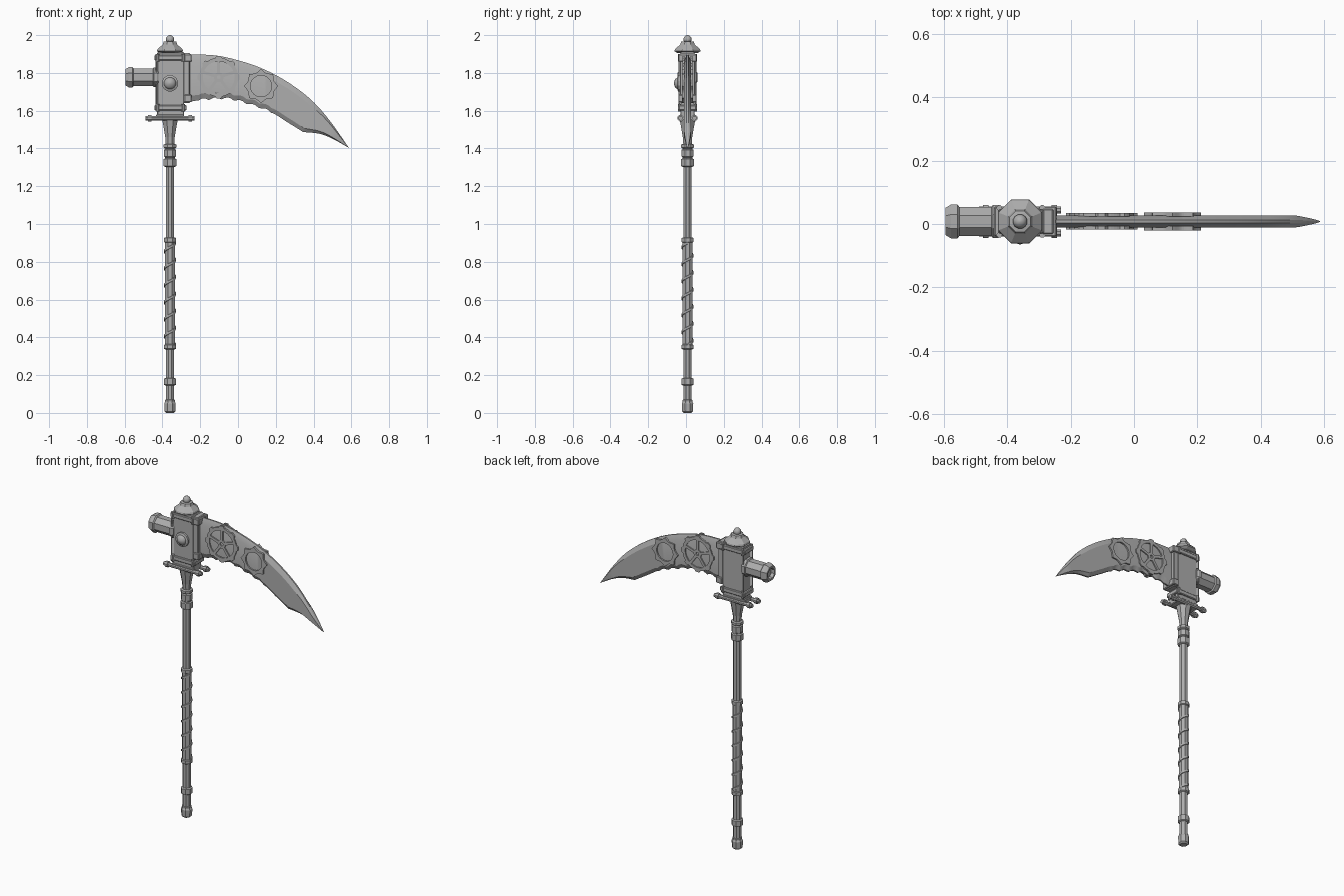
import bpy, bmesh, math
from mathutils import Vector, Matrix

if "Cube" in bpy.data.objects:
    bpy.data.objects.remove(bpy.data.objects["Cube"])

CX, CY = -0.36, 0.008
steel = bpy.data.materials.new("grey_steel")
steel.diffuse_color = (0.42, 0.42, 0.42, 1)
steel.use_nodes = True
steel.node_tree.nodes["Principled BSDF"].inputs["Base Color"].default_value = steel.diffuse_color


def finish(name, bm, smooth=None):
    bmesh.ops.recalc_face_normals(bm, faces=bm.faces)
    me = bpy.data.meshes.new(name)
    bm.to_mesh(me)
    bm.free()
    me.materials.append(steel)
    ob = bpy.data.objects.new(name, me)
    bpy.context.collection.objects.link(ob)
    if smooth:
        bpy.ops.object.select_all(action='DESELECT')
        ob.select_set(True)
        bpy.context.view_layer.objects.active = ob
        bpy.ops.object.shade_smooth_by_angle(angle=math.radians(smooth))
    return ob


def loft(name, rings, smooth=None, caps=True):
    """Skin a list of equal-length point rings."""
    bm = bmesh.new()
    rows = [[bm.verts.new(p) for p in r] for r in rings]
    n = len(rows[0])
    for a, b in zip(rows, rows[1:]):
        for i in range(n):
            j = (i + 1) % n
            bm.faces.new((a[i], a[j], b[j], b[i]))
    if caps:
        bm.faces.new(rows[0])
        bm.faces.new(rows[-1])
    return finish(name, bm, smooth)


def lathe(name, profile, center, axis='Z', sides=8, smooth=None):
    """Turn (radius, distance) pairs around an axis."""
    turn = {'Z': Matrix(), 'X': Matrix.Rotation(math.pi / 2, 4, 'Y'),
            '-Y': Matrix.Rotation(math.pi / 2, 4, 'X')}[axis]
    rings = []
    for r, d in profile:
        ring = []
        for k in range(sides):
            a = 2 * math.pi * (k + 0.5) / sides
            ring.append(Vector(center) + turn @ Vector((r * math.cos(a), r * math.sin(a), d)))
        rings.append(ring)
    return loft(name, rings, smooth)


def box(name, x0, x1, half_y, z0, z1, y=CY, bevel=0.004):
    bm = bmesh.new()
    bmesh.ops.create_cube(bm, size=1)
    bmesh.ops.scale(bm, vec=(x1 - x0, 2 * half_y, z1 - z0), verts=bm.verts)
    bmesh.ops.translate(bm, vec=((x0 + x1) / 2, y, (z0 + z1) / 2), verts=bm.verts)
    if bevel:
        bmesh.ops.bevel(bm, geom=bm.edges[:], offset=bevel, segments=1, affect='EDGES')
    return finish(name, bm)


def plate(name, x, z, outer, inner, n, y0, y1):
    """Flat ring in the XZ plane; outer and inner are radius functions of the angle."""
    bm = bmesh.new()
    cols = []
    for k in range(n):
        a = 2 * math.pi * k / n
        c, s = math.cos(a), math.sin(a)
        cols.append([bm.verts.new((x + r * c, y, z + r * s)) for r, y in
                     ((outer(a), y0), (outer(a), y1), (inner(a), y1), (inner(a), y0))])
    for k in range(n):
        a, b = cols[k], cols[(k + 1) % n]
        for i in range(4):
            j = (i + 1) % 4
            bm.faces.new((a[i], a[j], b[j], b[i]))
    return finish(name, bm)


def sample(pts, t):
    """Smooth interpolation through points, t in 0..1."""
    u = t * (len(pts) - 1)
    i = min(int(u), len(pts) - 2)
    f = u - i
    p = [Vector(pts[max(0, min(len(pts) - 1, i + k))]) for k in (-1, 0, 1, 2)]
    return 0.5 * (2 * p[1] + (p[2] - p[0]) * f + (2 * p[0] - 5 * p[1] + 4 * p[2] - p[3]) * f * f
                  + (3 * p[1] - p[0] - 3 * p[2] + p[3]) * f ** 3)


# Shaft with pommel and neck
base = (CX, CY, 0)
lathe("shaft", [(.024, .03), (.024, 1.45)], base)
lathe("pommel", [(.022, 0), (.031, .008), (.033, .05), (.028, .058), (.028, .068), (.024, .07)], base)
for i, (z, r, h) in enumerate([(.165, .034, .016), (.35, .034, .01), (.915, .034, .01),
                               (1.325, .036, .018), (1.375, .034, .018), (1.412, .036, .008)]):
    lathe("shaft_ring_%d" % i, [(r - .007, z - h - .004), (r, z - h), (r, z + h), (r - .007, z + h + .004)], base)
lathe("grip", [(.028, .345), (.028, .92)], base)
lathe("neck", [(.028, 1.34), (.024, 1.42), (.027, 1.46), (.04, 1.53), (.046, 1.56)], base)

# Spiral wrap on the grip
turns, steps = 6, 72
rings = []
for k in range(steps + 1):
    a = 2 * math.pi * turns * k / steps
    z = .36 + .54 * k / steps
    rings.append([(CX + r * math.cos(a), CY + r * math.sin(a), z + dz)
                  for r, dz in ((.024, -.008), (.032, -.006), (.032, .006), (.024, .008))])
loft("grip_wrap", rings)

# Guard: plate and two collared rods
box("guard_plate", CX - .075, CX + .075, .042, 1.552, 1.58)
for s in (-1, 1):
    y = CY + s * .036
    lathe("guard_rod", [(.012, -.13), (.012, .13)], (CX, y, 1.56), 'X')
    for d in (-.108, .108):
        lathe("guard_collar", [(.018, -.009), (.018, .009)], (CX + d, y, 1.56), 'X')

# Head block with bands and corner rods
box("head_block", -.428, -.285, .038, 1.565, 1.91)
for z in (1.615, 1.88):
    box("head_band", -.442, -.272, .047, z - .014, z + .014)
    for x in (-.425, -.29):
        for s in (-1, 1):
            lathe("band_stud", [(.009, -.02), (.009, .02)], (x, CY + s * .043, z))
for s in (-1, 1):
    lathe("corner_rod", [(.004, 1.6), (.004, 1.9)], (-.432, CY + s * .043, 0), sides=6)

# Cap and finial
lathe("cap", [(.058, 1.905), (.075, 1.915), (.072, 1.925), (.042, 1.95), (.036, 1.965), (.018, 1.968)], base)
ball = [(max(.002, .023 * math.cos(math.radians(a))), 1.977 + .023 * math.sin(math.radians(a)))
        for a in range(-90, 91, 30)]
lathe("finial", ball, base, sides=12, smooth=50)

# Domed stud on the front
lathe("stud_rim", [(.044, 0), (.044, .014), (.034, .018)], (CX, CY - .036, 1.745), '-Y', 12)
lathe("stud_dome", [(.034, 0), (.032, .018), (.022, .03), (.003, .036)],
      (CX, CY - .036, 1.745), '-Y', 12, 50)

# Side barrel, octagonal
lathe("barrel", [(.03, -.575), (.034, -.595), (.047, -.595), (.058, -.578), (.058, -.558), (.05, -.552),
                 (.05, -.45), (.057, -.446), (.057, -.43), (.05, -.42)], (0, CY, 1.777), 'X')

# Blade socket
box("blade_socket", -.29, -.255, .04, 1.64, 1.905)
for z in (1.665, 1.88):
    box("socket_clamp", -.285, -.23 - .015, .048, z - .02, z + .02)

# Curved blade with bevelled edges
top = [(-.27, 1.897), (-.125, 1.893), (.01, 1.864), (.14, 1.818), (.27, 1.747), (.39, 1.655),
       (.485, 1.548), (.587, 1.403)]
low = [(-.27, 1.645), (-.16, 1.662), (-.05, 1.664), (.06, 1.635), (.17, 1.595), (.26, 1.54), (.345, 1.487)]
tip = [(.345, 1.487), (.43, 1.478), (.50, 1.452), (.587, 1.403)]
rings, n, corner = [], 56, 40
for k in range(n + 1):
    t = k / n
    a = sample(top, t)
    if k <= corner:
        b = sample(low, k / corner)
        if -.22 < b.x < .18:  # scalloped belly
            b.y += .014 * abs(math.sin((b.x + .22) * math.pi / .067)) - .008
    else:
        b = sample(tip, (k - corner) / (n - corner))
    thick = .019 * min(1, .08 + (1 - t) * 9)
    edge = thick * .25
    c, d = a.lerp(b, .16), a.lerp(b, .88)
    rings.append([(a.x, CY - edge, a.y), (c.x, CY - thick, c.y), (d.x, CY - thick, d.y), (b.x, CY - edge, b.y),
                  (b.x, CY + edge, b.y), (d.x, CY + thick, d.y), (c.x, CY + thick, c.y), (a.x, CY + edge, a.y)])
loft("blade", rings, 25)

# Gear ornaments on both blade faces
for s in (-1, 1):
    y0, y1 = CY + s * .015, CY + s * .026
    gx, gz = -.102, 1.777
    plate("spoked_wheel", gx, gz, lambda a: .113 if math.cos(8 * a) > .45 else .103, lambda a: .084, 64, y0, y1)
    plate("wheel_hub", gx, gz, lambda a: .026, lambda a: .01, 16, y0, y1)
    for k in range(5):
        a = math.pi / 2 + k * 2 * math.pi / 5
        bm = bmesh.new()
        bmesh.ops.create_cube(bm, size=1)
        bmesh.ops.scale(bm, vec=(.066, .011, .016), verts=bm.verts)
        bmesh.ops.translate(bm, vec=(.055, 0, 0), verts=bm.verts)
        bmesh.ops.rotate(bm, cent=(0, 0, 0), matrix=Matrix.Rotation(-a, 3, 'Y'), verts=bm.verts)
        bmesh.ops.translate(bm, vec=(gx, (y0 + y1) / 2, gz), verts=bm.verts)
        finish("wheel_spoke", bm)
    plate("scalloped_ring", .122, 1.73, lambda a: .074 + .016 * (1 - abs(math.sin(4 * a))),
          lambda a: .056, 64, y0, CY + s * .028)
